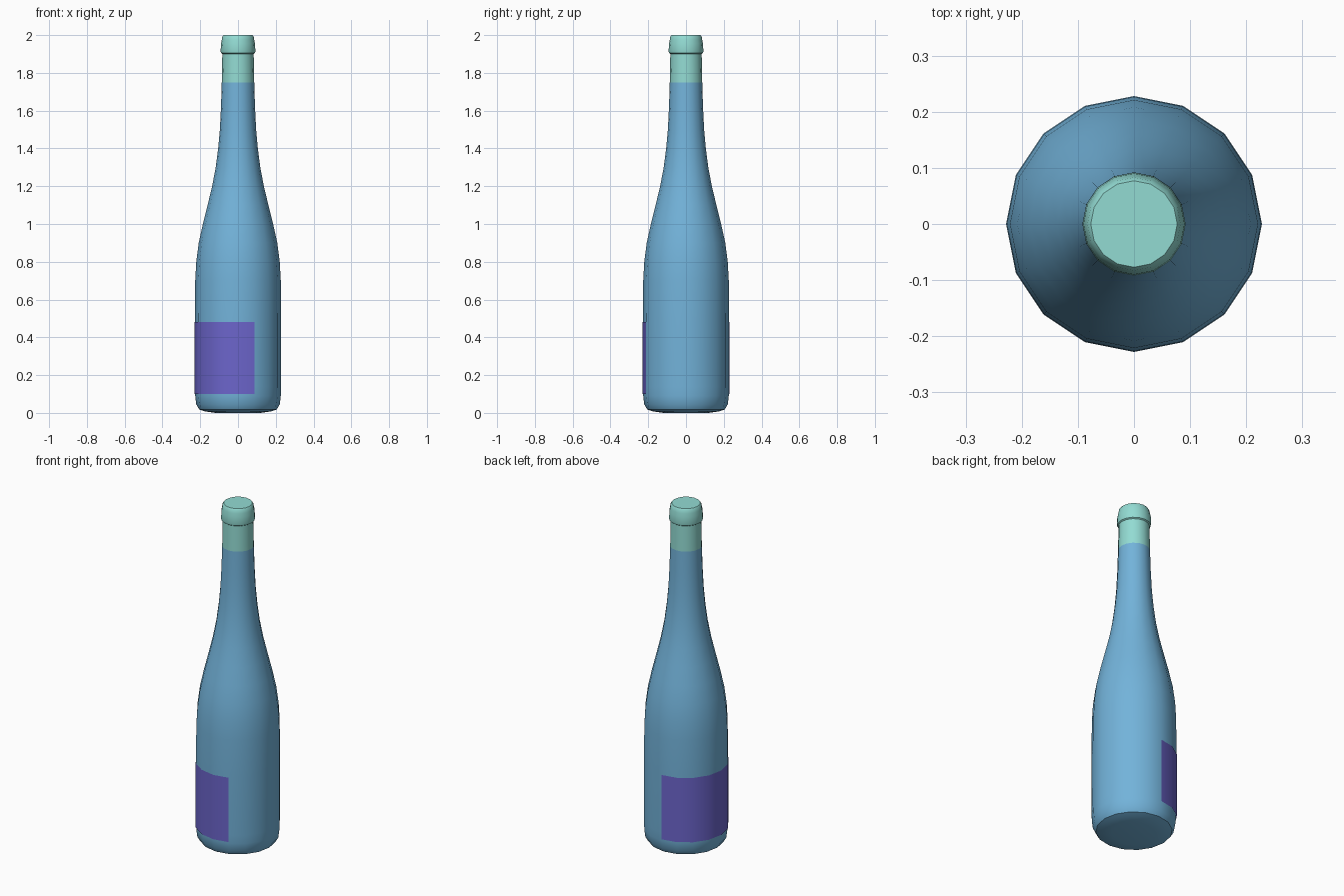
import bpy, bmesh, math

if "Cube" in bpy.data.objects:
    bpy.data.objects.remove(bpy.data.objects["Cube"])

SIDES = 16


def material(name, rgb):
    m = bpy.data.materials.new(name)
    m.diffuse_color = (*rgb, 1)
    m.use_nodes = True
    m.node_tree.nodes["Principled BSDF"].inputs["Base Color"].default_value = m.diffuse_color
    return m


def lathe(name, profile, mat, start=0, steps=SIDES, cap_low=False, cap_high=False):
    """Spin (radius, z) points about z in 22.5 degree steps."""
    bm = bmesh.new()
    full = steps == SIDES
    count = steps if full else steps + 1
    rings = []
    for r, z in profile:
        ring = []
        for i in range(count):
            a = math.radians(start) + i * 2 * math.pi / SIDES
            ring.append(bm.verts.new((r * math.cos(a), r * math.sin(a), z)))
        rings.append(ring)
    for lo, hi in zip(rings, rings[1:]):
        for i in range(steps):
            j = (i + 1) % count
            bm.faces.new((lo[i], lo[j], hi[j], hi[i]))
    if cap_low:
        bm.faces.new(rings[0][::-1])
    if cap_high:
        bm.faces.new(rings[-1])
    me = bpy.data.meshes.new(name)
    bm.to_mesh(me)
    bm.free()
    ob = bpy.data.objects.new(name, me)
    bpy.context.collection.objects.link(ob)
    me.materials.append(mat)
    bpy.ops.object.select_all(action='DESELECT')
    ob.select_set(True)
    bpy.context.view_layer.objects.active = ob
    bpy.ops.object.shade_smooth_by_angle(angle=math.radians(40))
    return ob


glass = material("glass_blue", (0.17, 0.45, 0.70))
foil = material("foil_teal", (0.29, 0.71, 0.65))
paper = material("label_purple", (0.15, 0.13, 0.60))

# Glass body with rounded foot, long sloping shoulder and neck
lathe("bottle_body", [
    (0.12, 0.0), (0.175, 0.008), (0.205, 0.018), (0.221, 0.045), (0.2265, 0.09),
    (0.228, 0.14), (0.228, 0.50), (0.2265, 0.70), (0.221, 0.80), (0.208, 0.90),
    (0.186, 1.00), (0.161, 1.10), (0.137, 1.20), (0.118, 1.30), (0.105, 1.40),
    (0.096, 1.50), (0.090, 1.62), (0.086, 1.75)], glass, cap_low=True)

# Foil capsule over the neck and mouth ring
lathe("foil_capsule", [
    (0.086, 1.75), (0.083, 1.90), (0.090, 1.905), (0.092, 1.915), (0.090, 1.955),
    (0.086, 1.975), (0.083, 1.992), (0.077, 2.0)], foil, cap_high=True)

# Paper label wrapped from the back, round the left side, to the front
lathe("label", [(0.2300, 0.10), (0.2300, 0.48)], paper, start=90, steps=9)
